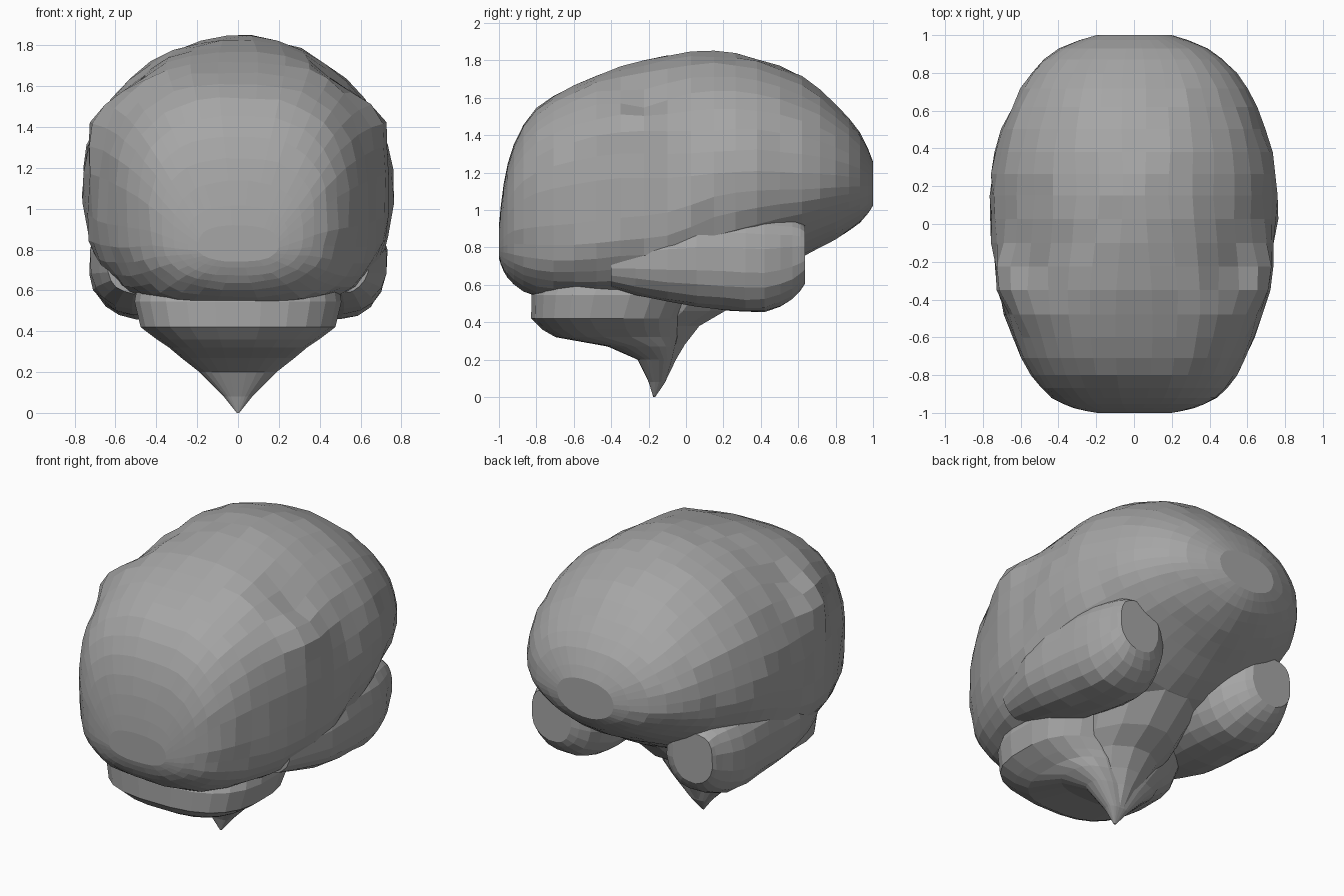
import bpy, bmesh, math, random
from mathutils import Vector

random.seed(4)
if "Cube" in bpy.data.objects:
    bpy.data.objects.remove(bpy.data.objects["Cube"])

grey = bpy.data.materials.new("matte grey")
grey.use_nodes = True
tone = (0.38, 0.38, 0.38, 1)
grey.diffuse_color = tone
grey.node_tree.nodes["Principled BSDF"].inputs["Base Color"].default_value = tone


def densify(rows):
    """Insert a smooth in-between row after each row."""
    out = []
    for i in range(len(rows) - 1):
        a, b = rows[i], rows[i + 1]
        p, q = rows[max(i - 1, 0)], rows[min(i + 2, len(rows) - 1)]
        mid = [(9 * (s + t) - u - v) / 16 for s, t, u, v in zip(a, b, p, q)]
        out += [a, mid]
    return out + [rows[-1]]


def oval(n, upper, lower):
    """Unit superellipse points with separate squareness above and below."""
    pts = []
    for k in range(n):
        t = 2 * math.pi * (k + 0.5) / n
        c, s = math.cos(t), math.sin(t)
        p = upper if s > 0 else lower
        pts.append((math.copysign(abs(c) ** (2 / p), c),
                    math.copysign(abs(s) ** (2 / p), s)))
    return pts


def loft(name, rings, shape=Vector):
    """Skin a list of point rings, cap the ends and keep flat faces."""
    bm = bmesh.new()
    rows = [[bm.verts.new(shape(Vector(p))) for p in r] for r in rings]
    n = len(rows[0])
    for a, b in zip(rows, rows[1:]):
        for k in range(n):
            j = (k + 1) % n
            bm.faces.new((a[k], a[j], b[j], b[k]))
    bm.faces.new(rows[0])
    bm.faces.new(rows[-1])
    bmesh.ops.recalc_face_normals(bm, faces=bm.faces)
    me = bpy.data.meshes.new(name)
    bm.to_mesh(me)
    bm.free()
    me.materials.append(grey)
    ob = bpy.data.objects.new(name, me)
    bpy.context.collection.objects.link(ob)


def rough(amount):
    return 1 - random.random() * amount


# Cerebrum: upright sections from front to back
# (y, half width, bottom, widest height, top, squareness above, squareness below)
sections = densify([
    (-1.0, .2, .74, .82, .92, 2.5, 2.5), (-.975, .32, .67, .88, 1.14, 2.6, 2.6),
    (-.92, .44, .6, .95, 1.36, 2.7, 2.8), (-.8, .55, .53, 1.0, 1.55, 2.7, 3),
    (-.6, .65, .51, 1.04, 1.68, 2.6, 3.2), (-.35, .73, .51, 1.08, 1.78, 2.4, 3.2),
    (-.1, .76, .51, 1.1, 1.83, 2.1, 3), (.15, .77, .55, 1.14, 1.86, 1.9, 2.3),
    (.38, .745, .61, 1.15, 1.82, 2, 2), (.62, .66, .74, 1.14, 1.72, 2.1, 1.9),
    (.8, .55, .84, 1.14, 1.57, 2.2, 1.8), (.93, .4, .93, 1.14, 1.42, 2.2, 1.8),
    (1.0, .2, 1.02, 1.14, 1.26, 2.2, 2)])
rings = []
for y, w, low, mid, high, upper, lower in sections:
    ring = []
    for u, v in oval(36, upper, lower):
        f = rough(.025)
        ring.append((u * w * f, y, mid + v * f * ((high - mid) if v > 0 else (mid - low))))
    rings.append(ring)


def folds(p):
    """Swell the rear shoulders and dip above them."""
    side = math.copysign(1, p.x)
    d = (p - Vector((side * .66, -.3, 1.47))).length
    p.x += side * .07 * max(0, 1 - d / .25)
    d = (p - Vector((side * .54, -.22, 1.64))).length
    p.z -= .07 * max(0, 1 - d / .22)
    return p


loft("cerebrum", rings, folds)

# Temporal lobes: (y, centre x, half width, bottom, top)
lobe = densify([
    (-.4, .48, .16, .58, .85), (-.1, .47, .26, .5, .95), (.2, .45, .28, .46, .99),
    (.42, .45, .26, .45, .98), (.57, .46, .2, .52, .96), (.635, .49, .14, .6, .92)])
for side, label in ((1, "left"), (-1, "right")):
    rings = []
    for y, x, w, low, high in lobe:
        ring = []
        for u, v in oval(20, 3, 2.3):
            f = rough(.04)
            ring.append((side * (x + u * w * f), y,
                         (low + high) / 2 + v * f * (high - low) / 2))
        rings.append(ring)
    loft(label + "_temporal_lobe", rings)


def flat_rings(rows, n, p):
    """Level sections given as (z, front y, back y, half width)."""
    return [[(u * w, (a + b) / 2 + v * (b - a) / 2, z) for u, v in oval(n, p, p)]
            for z, a, b, w in rows]


# Cerebellum: upright rim, then an underside drawn in to a point
loft("cerebellum", flat_rings([
    (.6, -.8, .05, .5), (.545, -.83, .04, .51), (.42, -.83, -.02, .48),
    (.36, -.77, -.03, .4), (.32, -.70, -.03, .34), (.27, -.42, -.05, .28),
    (.2, -.26, -.07, .19), (.08, -.2, -.11, .07), (0, -.175, -.165, .006)], 24, 2.7))

# Brain stem flaring up and back into the underside
loft("brain_stem", flat_rings([
    (.64, -.4, .42, .34), (.46, -.4, .22, .28), (.38, -.4, .08, .24),
    (.28, -.36, 0, .18), (.2, -.25, -.05, .11), (.08, -.19, -.11, .05),
    (.01, -.175, -.165, .006)], 12, 1.9))
